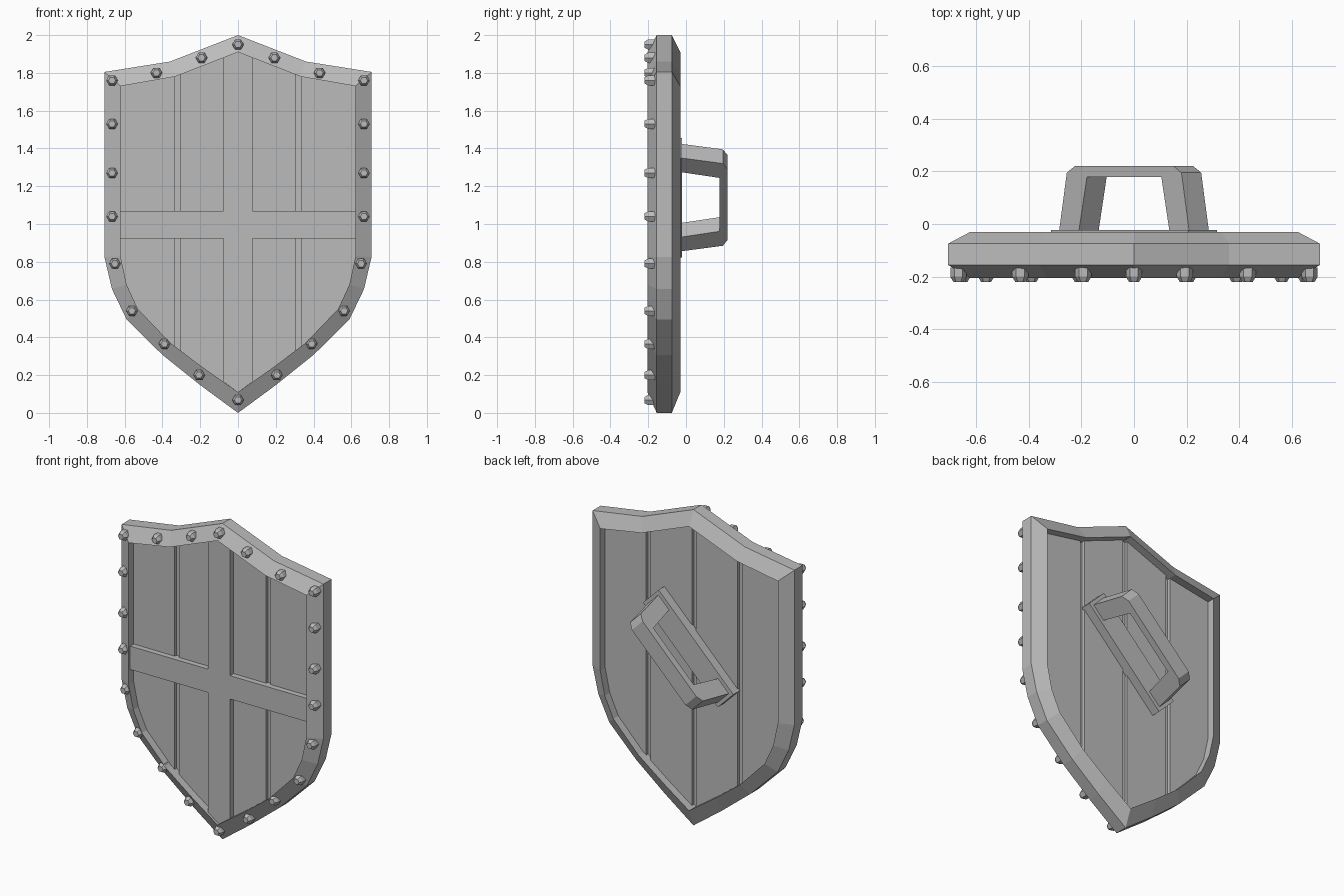
import bpy
import bmesh
from mathutils import Matrix, Vector

cube = bpy.data.objects.get("Cube")
if cube:
    bpy.data.objects.remove(cube)

GREY = (0.5, 0.5, 0.5, 1.0)
grey = bpy.data.materials.new("plain grey")
grey.use_nodes = True
grey.diffuse_color = GREY
grey.node_tree.nodes["Principled BSDF"].inputs["Base Color"].default_value = GREY


def finish(name, bm):
    bmesh.ops.recalc_face_normals(bm, faces=bm.faces)
    mesh = bpy.data.meshes.new(name)
    bm.to_mesh(mesh)
    bm.free()
    mesh.materials.append(grey)
    obj = bpy.data.objects.new(name, mesh)
    bpy.context.collection.objects.link(obj)
    return obj


def mirrored(half):
    """Closed outline from its +x half, top point to bottom point."""
    return half + [(-x, z) for x, z in reversed(half[1:-1])]


def prism(name, points, shift, x_range=None):
    """Extrude a flat outline of 3D points by a vector, optionally trimmed in x."""
    bm = bmesh.new()
    face = bm.faces.new([bm.verts.new(p) for p in points])
    new = bmesh.ops.extrude_face_region(bm, geom=[face], use_keep_orig=True)["geom"]
    bmesh.ops.translate(bm, vec=shift, verts=[v for v in new if isinstance(v, bmesh.types.BMVert)])
    if x_range:
        for x, side in zip(x_range, (-1, 1)):
            cut = bmesh.ops.bisect_plane(bm, geom=bm.verts[:] + bm.edges[:] + bm.faces[:],
                                         plane_co=(x, 0, 0), plane_no=(side, 0, 0), clear_outer=True)
            edges = [e for e in cut["geom_cut"] if isinstance(e, bmesh.types.BMEdge)]
            bmesh.ops.holes_fill(bm, edges=edges)
    return finish(name, bm)


def slab(name, outline, front, back, x_range=None):
    return prism(name, [(x, front, z) for x, z in outline], (0, back - front, 0), x_range)


# Shield outlines
outer = mirrored([(0, 2), (0.36, 1.86), (0.707, 1.805), (0.707, 0.825), (0.667, 0.655),
                  (0.59, 0.495), (0.4, 0.307), (0.2, 0.147), (0, 0)])
inner = mirrored([(0, 1.91), (0.333, 1.78), (0.622, 1.73), (0.622, 0.83), (0.59, 0.68),
                  (0.53, 0.55), (0.357, 0.37), (0.185, 0.24), (0, 0.11)])

# Rim: a ring that slopes up to its inner edge on both sides
bm = bmesh.new()
rings = [[bm.verts.new((x, y, z)) for x, z in line]
         for line, y in ((outer, -0.155), (inner, -0.205), (inner, -0.03), (outer, -0.075))]
for a, b in zip(rings, rings[1:] + rings[:1]):
    for i in range(len(a)):
        j = (i + 1) % len(a)
        bm.faces.new((a[i], a[j], b[j], b[i]))
finish("rim", bm)

# Planks with grooves between, and a thin panel behind the grooves
slab("groove_panel", inner, -0.135, -0.1)
for i, span in enumerate([(-0.63, -0.335), (-0.305, -0.015), (0.015, 0.305), (0.335, 0.63)]):
    slab(f"plank_{i + 1}", inner, -0.155, -0.08, span)

# Raised cross on the front
slab("cross", mirrored([(0, 1.91), (0.077, 1.88), (0.077, 1.07), (0.622, 1.07), (0.622, 0.922),
                        (0.077, 0.922), (0.077, 0.165), (0, 0.11)]), -0.19, -0.14)

# Hexagonal rivets around the rim
half_rivets = [(0.193, 1.88), (0.432, 1.8), (0.667, 1.76), (0.667, 1.53), (0.667, 1.27),
               (0.667, 1.04), (0.652, 0.79), (0.562, 0.54), (0.39, 0.365), (0.206, 0.2)]
bm = bmesh.new()
for x, z in mirrored([(0, 1.95)] + half_rivets + [(0, 0.068)]):
    for r1, r2, y0, y1 in ((0.031, 0.031, -0.165, -0.2), (0.031, 0.019, -0.2, -0.22)):
        place = Matrix.Translation((x, (y0 + y1) / 2, z)) @ Matrix.Rotation(1.5708, 4, "X")
        bmesh.ops.create_cone(bm, cap_ends=True, segments=6, radius1=r1, radius2=r2,
                              depth=y0 - y1, matrix=place @ Matrix.Rotation(0.5236, 4, "Z"))
finish("rivets", bm)

# Diagonal handle and its mounting plate on the back
along = Vector((1, 0, 1)).normalized()
across = Vector((-1, 0, 1)).normalized()
centre = Vector((0, 0, 1.14))


def diagonal(name, profile, half_width):
    points = [centre + along * u + Vector((0, y, 0)) - across * half_width for u, y in profile]
    prism(name, points, across * 2 * half_width)


half_grip = [(0.35, -0.03), (0.308, 0.195), (0.265, 0.22)]
half_hole = [(0.2, 0.178), (0.244, -0.03)]
diagonal("handle", half_grip + [(-u, y) for u, y in reversed(half_grip)]
         + [(-u, y) for u, y in reversed(half_hole)] + half_hole, 0.053)
diagonal("handle_plate", [(0.37, -0.09), (0.37, -0.022), (-0.37, -0.022), (-0.37, -0.09)], 0.077)
